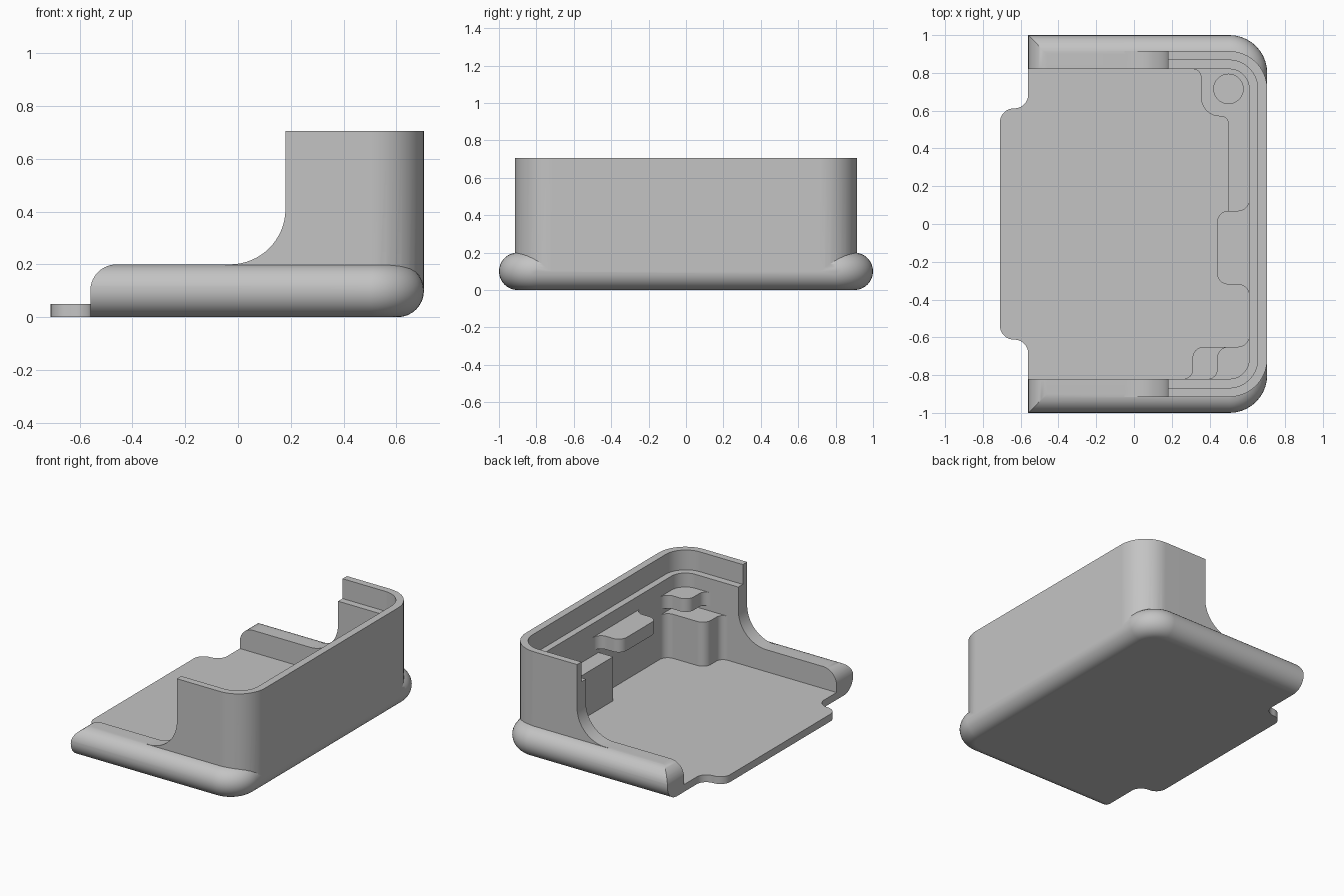
import bpy, bmesh, math
from mathutils import Vector

if "Cube" in bpy.data.objects:
    bpy.data.objects.remove(bpy.data.objects["Cube"], do_unlink=True)

grey = bpy.data.materials.new("light_grey")
grey.use_nodes = True
grey.diffuse_color = (0.55, 0.55, 0.55, 1)
grey.node_tree.nodes["Principled BSDF"].inputs["Base Color"].default_value = grey.diffuse_color


def rounded(corners, steps=10):
    """Polygon from (x, y, radius) corners, each radius becoming an arc."""
    out = []
    for i, (x, y, r) in enumerate(corners):
        p = Vector((x, y))
        if r <= 0:
            out.append(p)
            continue
        u = (Vector(corners[i - 1][:2]) - p).normalized()
        v = (Vector(corners[(i + 1) % len(corners)][:2]) - p).normalized()
        ang = u.angle(v)
        d = r / math.tan(ang / 2)
        c = p + (u + v).normalized() * r / math.sin(ang / 2)
        s, e, phi = p + u * d - c, p + v * d - c, math.pi - ang
        for k in range(steps + 1):
            t = k / steps
            out.append(c + (s * math.sin((1 - t) * phi) + e * math.sin(t * phi)) / math.sin(phi))
    return out


def loft(name, rings):
    """Solid through matching rings of 3D points, with flat end caps."""
    bm = bmesh.new()
    loops = [[bm.verts.new(p) for p in ring] for ring in rings]
    n = len(loops[0])
    for a, b in zip(loops, loops[1:]):
        for i in range(n):
            j = (i + 1) % n
            bm.faces.new((a[i], a[j], b[j], b[i]))
    bm.faces.new(loops[0][::-1])
    bm.faces.new(loops[-1])
    bmesh.ops.recalc_face_normals(bm, faces=bm.faces[:])
    mesh = bpy.data.meshes.new(name)
    bm.to_mesh(mesh)
    bm.free()
    mesh.materials.append(grey)
    ob = bpy.data.objects.new(name, mesh)
    bpy.context.collection.objects.link(ob)
    return ob


def prism(name, outline, z0, z1):
    return loft(name, [[(p.x, p.y, z) for p in outline] for z in (z0, z1)])


def side_prism(name, outline, half):
    return loft(name, [[(p.x, y, p.y) for p in outline] for y in (-half, half)])


def plan(x0, x1, half, r):
    """Rectangle whose two +x corners are rounded."""
    return rounded([(x0, -half, 0), (x1, -half, r), (x1, half, r), (x0, half, 0)])


def combine(ob, other, op):
    mod = ob.modifiers.new(op.lower(), 'BOOLEAN')
    mod.operation, mod.solver, mod.object = op, 'EXACT', other
    bpy.context.view_layer.objects.active = ob
    bpy.ops.object.modifier_apply(modifier=mod.name)
    bpy.data.objects.remove(other, do_unlink=True)


# Base with a full-round rim
R = 0.1
rings = []
for k in range(17):
    t = math.pi * (k / 16 - 0.5)
    inset = R * (1 - math.cos(t))
    rings.append([(p.x, p.y, R + R * math.sin(t))
                  for p in plan(-0.56, 0.705 - inset, 1 - inset, 0.2 - inset)])
shell = loft("case_shell", rings)

# Rounded upper ends of the side rails
arc = [Vector((-0.46 - R * math.sin(a), 0.1 + R * math.cos(a)))
       for a in (math.pi / 2 * k / 10 for k in range(11))]
end = arc + [Vector(p) for p in ((-0.7, 0.1), (-0.7, 0.3), (-0.46, 0.3))]
combine(shell, side_prism("rail_end_cutter", end, 1.2), 'DIFFERENCE')

# Tall wall, swept down to the rails
wall = prism("wall", plan(-0.2, 0.705, 0.915, 0.2), 0.1, 0.705)
sweep = rounded([(0.18, 0.9, 0), (0.18, 0.2, 0.21), (-0.05, 0.2, 0),
                 (-0.05, 0, 0), (0.9, 0, 0), (0.9, 0.9, 0)], 16)
combine(wall, side_prism("wall_side", sweep, 1.2), 'INTERSECT')
combine(shell, wall, 'UNION')

# Cavity and the stepped lip at the top
combine(shell, prism("cavity", plan(-1, 0.61, 0.82, 0.105), 0.05, 0.9), 'DIFFERENCE')
combine(shell, prism("lip_step", plan(-1, 0.655, 0.868, 0.152), 0.57, 0.9), 'DIFFERENCE')

# Floor tab on the open side
half_tab = [(-0.5, 0.77, 0), (-0.56, 0.77, 0), (-0.56, 0.612, 0.074), (-0.71, 0.612, 0.074)]
tab = half_tab + [(x, -y, r) for x, y, r in half_tab[::-1]]
combine(shell, prism("floor_tab", rounded(tab), 0, 0.05), 'UNION')

# Screw boss with its support strip
boss = prism("screw_boss", rounded([
    (0.31, 0.84, 0), (0.31, 0.82, 0), (0.355, 0.82, 0.044), (0.355, 0.57, 0.1),
    (0.5, 0.57, 0.04), (0.5, 0.07, 0), (0.63, 0.07, 0), (0.63, 0.84, 0)]), 0.04, 0.35)
hole = [Vector((0.5 + 0.078 * math.cos(a), 0.715 + 0.078 * math.sin(a)))
        for a in (math.tau * k / 32 for k in range(32))]
combine(boss, prism("screw_hole", hole, 0.08, 0.6), 'DIFFERENCE')


# Corner column and the catch above it share an outline
def corner_outline(x):
    return rounded([(x - 0.05, -0.82, 0), (x, -0.82, 0.049), (x, -0.65, 0.06),
                    (0.61, -0.65, 0.059), (0.61, -0.59, 0), (0.63, -0.59, 0),
                    (0.63, -0.84, 0), (x - 0.05, -0.84, 0)])


column = prism("corner_column", corner_outline(0.31), 0.04, 0.35)
catch = prism("corner_catch", corner_outline(0.44), 0.385, 0.475)

# Catch in the middle of the long wall
middle = prism("middle_catch", rounded([
    (0.63, 0.13, 0), (0.61, 0.13, 0), (0.61, 0.07, 0.059), (0.44, 0.07, 0.06),
    (0.44, -0.32, 0.06), (0.61, -0.32, 0.059), (0.61, -0.38, 0), (0.63, -0.38, 0)]), 0.385, 0.475)

# Smooth rounds with crisp edges
for ob in (shell, boss, column, catch, middle):
    bpy.ops.object.select_all(action='DESELECT')
    ob.select_set(True)
    bpy.context.view_layer.objects.active = ob
    bpy.ops.object.shade_smooth_by_angle(angle=math.radians(30))
    ob.modifiers.new("even_normals", 'WEIGHTED_NORMAL').keep_sharp = True
